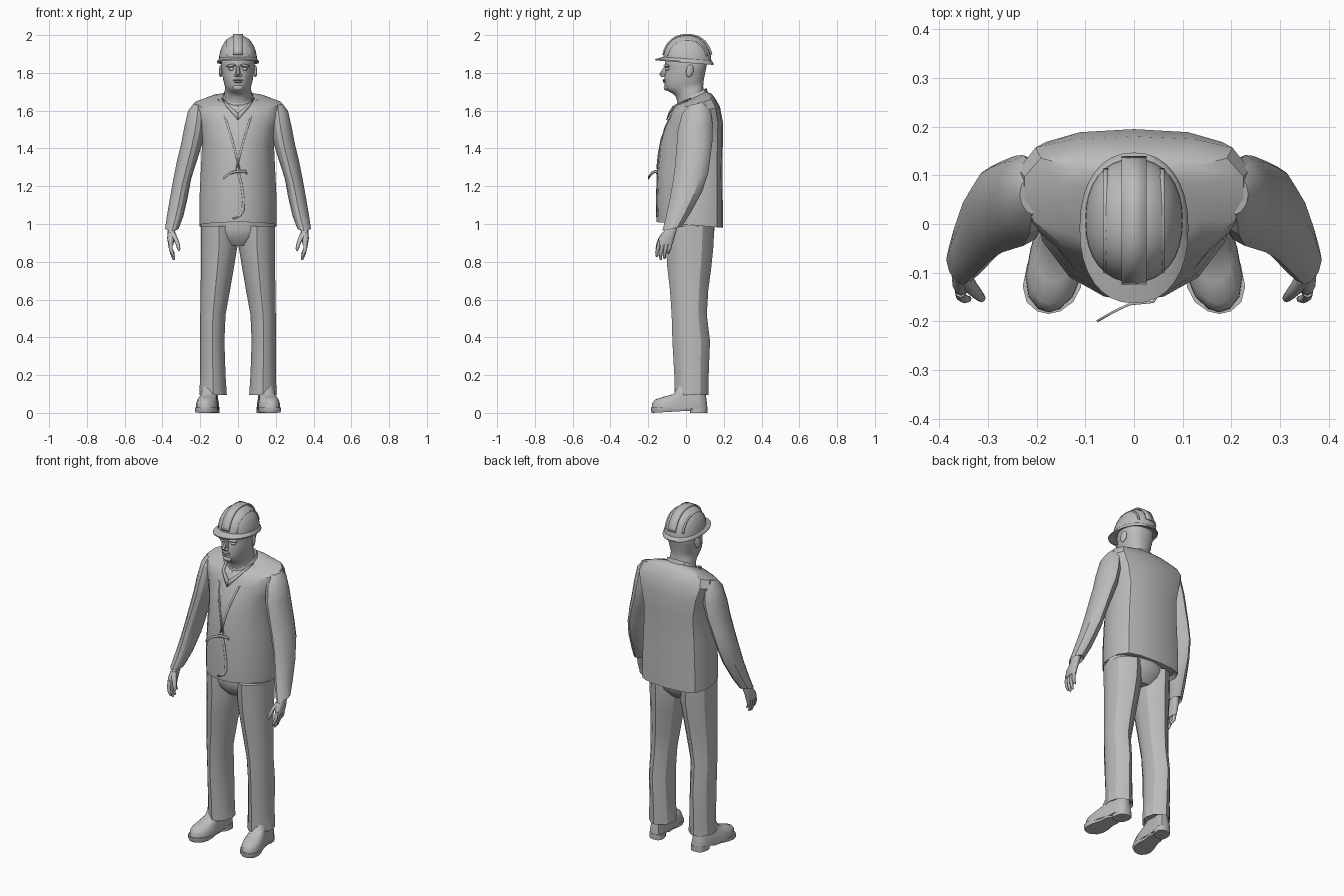
import bpy, bmesh, math
from mathutils import Vector
from mathutils.bvhtree import BVHTree

if "Cube" in bpy.data.objects:
    bpy.data.objects.remove(bpy.data.objects["Cube"], do_unlink=True)

grey = bpy.data.materials.new("plain grey")
grey.use_nodes = True
grey.diffuse_color = (0.5, 0.5, 0.5, 1)
grey.node_tree.nodes["Principled BSDF"].inputs["Base Color"].default_value = (0.5, 0.5, 0.5, 1)


def finish(name, verts, faces, angle=35, subdiv=0, thick=0):
    bm = bmesh.new()
    vs = [bm.verts.new(v) for v in verts]
    for f in faces:
        bm.faces.new([vs[i] for i in f])
    bmesh.ops.recalc_face_normals(bm, faces=bm.faces)
    me = bpy.data.meshes.new(name)
    bm.to_mesh(me)
    bm.free()
    me.materials.append(grey)
    ob = bpy.data.objects.new(name, me)
    bpy.context.collection.objects.link(ob)
    if thick:
        ob.modifiers.new("thickness", 'SOLIDIFY').thickness = thick
        ob.modifiers["thickness"].offset = 0
    if subdiv:
        ob.modifiers.new("smooth", 'SUBSURF').levels = subdiv
        ob.modifiers["smooth"].render_levels = subdiv
    bpy.ops.object.select_all(action='DESELECT')
    ob.select_set(True)
    bpy.context.view_layer.objects.active = ob
    bpy.ops.object.shade_smooth_by_angle(angle=math.radians(angle))
    return ob


def loft(name, shape, rings, s=1, splay=0, caps=True, **kw):
    """Rings are (centre x, half width, front y, back y, front z, back z)."""
    verts, faces, n = [], [], len(shape)
    for cx, w, yf, yb, zf, zb in rings:
        for px, py in shape:
            t = (py + 1) / 2
            y = yf + (yb - yf) * t
            verts.append((s * (cx + w * px - splay * y), y, zf + (zb - zf) * t))
    for r in range(len(rings) - 1):
        for i in range(n):
            j = (i + 1) % n
            faces.append((r * n + i, r * n + j, r * n + n + j, r * n + n + i))
    if caps:
        faces += [tuple(range(n)), tuple(range(len(verts) - n, len(verts)))]
    ob = finish(name, verts, faces, **kw)
    return ob, verts, faces


def strip(name, a, b, thick=0.008):
    n = len(a)
    return finish(name, a + b, [(i, i + 1, n + i + 1, n + i) for i in range(n - 1)], thick=thick)


def ellipsoid(name, loc, size, rot=(0, 0, 0)):
    bpy.ops.mesh.primitive_uv_sphere_add(segments=16, ring_count=10, location=loc, rotation=rot)
    ob = bpy.context.object
    ob.name, ob.scale = name, size
    ob.data.materials.append(grey)
    bpy.ops.object.shade_smooth()


def oval(n, p=1.0):
    f = lambda v: math.copysign(abs(v) ** p, v)
    return [(f(math.sin(2 * math.pi * i / n)), -f(math.cos(2 * math.pi * i / n))) for i in range(n)]


def mirrored(half):
    return half + [(-x, y) for x, y in half[-2:0:-1]]


# Cross-sections
BODY = mirrored([(0, -1), (.3, -.95), (.65, -.72), (.92, -.3), (1, .1), (1, .5), (.85, .83), (.52, .96), (0, 1)])
HEAD = mirrored([(0, -1), (.33, -.93), (.65, -.7), (.9, -.3), (1, .1), (.97, .5), (.7, .85), (.35, .97), (0, 1)])
LEG = mirrored([(0, -1), (.42, -.86), (.82, -.5), (1, 0), (.85, .52), (.42, .86), (0, 1)])
FOOT = mirrored([(0, -1), (.4, -.95), (.8, -.78), (1, -.5), (.95, -.1), (.76, .3), (.76, .7), (.5, .95), (0, 1)])

# Vest
vest, tv, tf = loft("vest", BODY, [
    (0, .19, -.14, .175, 1.03, 1.0), (0, .205, -.155, .195, 1.01, .98),
    (0, .205, -.158, .195, 1.13, 1.10), (0, .197, -.152, .192, 1.28, 1.28),
    (0, .19, -.14, .195, 1.42, 1.43), (0, .213, -.115, .195, 1.51, 1.54),
    (0, .238, -.09, .18, 1.56, 1.62), (0, .225, -.075, .155, 1.60, 1.665),
    (0, .15, -.06, .135, 1.625, 1.69), (0, .085, -.045, .11, 1.63, 1.70)])
tree = BVHTree.FromPolygons([Vector(v) for v in tv], tf)


def on_vest(x, z, lift=0.003):
    hit = tree.ray_cast(Vector((x, -1, z)), Vector((0, 1, 0)))[0]
    return (x, (hit.y if hit else 0.03) - lift, z)


# Shirt collar, lapels and front edge of the vest
loft("shirt_collar", HEAD, [(0, .088, -.055, .118, 1.60, 1.69), (0, .075, -.047, .108, 1.64, 1.72),
                            (0, .068, -.04, .1, 1.64, 1.715)], caps=False)
for side, s in (("left", 1), ("right", -1)):
    a = [(.088, 1.665), (.06, 1.62), (.03, 1.585), (0, 1.55)]
    b = [(.068, 1.655), (.045, 1.625), (.02, 1.605), (0, 1.585)]
    strip(side + "_collar_wing", [on_vest(s * x, z, .008) for x, z in a],
          [on_vest(s * x, z, .010) for x, z in b], .006)
    a = [(.105, 1.66), (.07, 1.56), (.04, 1.46), (.015, 1.37), (0, 1.30)]
    strip(side + "_vest_lapel", [on_vest(s * x, z) for x, z in a],
          [on_vest(s * (x - .012), z - .01) for x, z in a], .007)
edge = [(0, 1.30), (.022, 1.22), (.035, 1.13), (.033, 1.07), (.015, 1.04), (-.02, 1.025)]
strip("vest_front_edge", [on_vest(x, z, .001) for x, z in edge],
      [on_vest(x - .012, z + .004, .001) for x, z in edge], .006)

# Loose strap on the chest
path = [(.045, -.152, 1.275), (.04, -.16, 1.285), (-.01, -.165, 1.285), (-.045, -.182, 1.275), (-.076, -.2, 1.25)]
strip("chest_strap", path, [(x, y, z - .014) for x, y, z in path], .005)

# Trousers: hips, then the two legs
loft("trouser_hips", LEG, [(0, .1, -.06, .10, .885, .885), (0, .18, -.1, .14, .93, .93),
                           (0, .197, -.11, .152, .97, .97), (0, .195, -.11, .15, 1.05, 1.05)])
for side, s in (("left", 1), ("right", -1)):
    loft(side + "_trouser_leg", LEG, [(c, w, f, b, z, z) for c, w, f, b, z in [
        (.1, .097, -.11, .15, .99), (.1, .097, -.105, .145, .88), (.108, .088, -.1, .135, .78),
        (.12, .078, -.085, .118, .65), (.133, .067, -.076, .11, .52), (.136, .064, -.072, .127, .38),
        (.133, .067, -.062, .12, .2), (.132, .073, -.06, .118, .095), (.132, .06, -.05, .105, .11)]],
        s, angle=28)

    # Shoes: sole, heel and upper
    loft(side + "_shoe_sole", FOOT, [(.152, .056, -.18, .03, 0, .012), (.152, .06, -.185, .04, .008, .025),
                                     (.152, .06, -.185, .04, .028, .03)], s, .13)
    loft(side + "_shoe_heel", oval(14, .75), [(.15, .043, .02, .113, z, z) for z in (0, .032)], s, .13)
    loft(side + "_shoe_upper", FOOT, [
        (.152, .057, -.182, .113, .02, .02), (.152, .056, -.18, .112, .05, .05),
        (.152, .05, -.165, .108, .07, .075), (.15, .044, -.12, .104, .085, .1),
        (.148, .042, -.065, .1, .1, .12), (.146, .04, -.045, .098, .14, .14)], s, .13, angle=50)

    # Sleeves
    loft(side + "_sleeve", LEG, [
        (.21, .025, .02, .10, 1.63, 1.645), (.215, .05, -.02, .13, 1.585, 1.61),
        (.228, .058, -.045, .142, 1.49, 1.52), (.245, .056, -.05, .14, 1.41, 1.44),
        (.27, .053, -.058, .13, 1.31, 1.36), (.295, .047, -.072, .118, 1.21, 1.27),
        (.312, .047, -.088, .085, 1.12, 1.17), (.332, .044, -.108, .025, 1.03, 1.06),
        (.35, .036, -.125, -.022, .965, .985), (.35, .025, -.11, -.04, .985, .995)], s, angle=28)

    # Hands: palm, fingers and thumb
    loft(side + "_palm", oval(12, .8), [
        (.35, .02, -.105, -.045, 1.0, 1.0), (.352, .02, -.115, -.05, .965, .965),
        (.356, .019, -.145, -.062, .925, .925), (.356, .014, -.15, -.07, .885, .895)], s, angle=50)
    for i, (name, y, tip) in enumerate((("index", -.14, .825), ("middle", -.12, .81),
                                        ("ring", -.1, .815), ("little", -.08, .84))):
        loft(f"{side}_{name}_finger", oval(8), [
            (cx, r, y + d - r, y + d + r, z, z) for cx, r, d, z in (
                (.357, .011, 0, .91), (.356, .0105, -.008, .87), (.349, .009, -.014, (tip + .87) / 2),
                (.341, .007, -.014, tip + .005), (.339, .003, -.014, tip))], s, angle=50)
    loft(side + "_thumb", oval(8), [
        (cx, r, y - r, y + r, z, z) for cx, r, y, z in (
            (.348, .016, -.11, .955), (.333, .014, -.132, .925), (.32, .011, -.146, .895),
            (.314, .009, -.152, .87), (.313, .004, -.154, .858))], s, angle=50)

    # Ears, brows and eyes
    ellipsoid(side + "_ear", (s * .091, .02, 1.81), (.009, .02, .034), (math.radians(-12), 0, s * .3))
    ellipsoid(side + "_brow", (s * .036, -.103, 1.838), (.028, .014, .008), (0, s * .1, s * .35))
    ellipsoid(side + "_eye", (s * .036, -.099, 1.82), (.016, .009, .008), (0, 0, s * .35))
    ellipsoid(side + "_nostril", (s * .012, -.122, 1.787), (.009, .011, .008))

# Head and neck
loft("head", HEAD, [
    (0, .078, -.045, .10, 1.57, 1.64), (0, .074, -.045, .094, 1.655, 1.69),
    (0, .072, -.062, .092, 1.69, 1.72), (0, .068, -.106, .092, 1.703, 1.74),
    (0, .076, -.116, .095, 1.725, 1.76), (0, .083, -.118, .1, 1.765, 1.79),
    (0, .088, -.114, .106, 1.80, 1.815), (0, .09, -.108, .109, 1.825, 1.83),
    (0, .091, -.118, .109, 1.848, 1.848), (0, .088, -.11, .105, 1.9, 1.9)], subdiv=1, angle=60)

# Nose, lips and chin
finish("nose", [(-.009, -.1, 1.84), (.009, -.1, 1.84), (-.018, -.1, 1.783), (.018, -.1, 1.783),
                (-.004, -.118, 1.83), (.004, -.118, 1.83), (-.007, -.142, 1.793), (.007, -.142, 1.793),
                (0, -.13, 1.779)],
       [(0, 1, 5, 4), (4, 5, 7, 6), (0, 4, 6, 2), (1, 3, 7, 5), (6, 7, 8), (2, 6, 8), (7, 3, 8), (0, 2, 8, 3, 1)],
       angle=60)
ellipsoid("upper_lip", (0, -.114, 1.762), (.026, .010, .005))
ellipsoid("lower_lip", (0, -.113, 1.752), (.022, .010, .006))
ellipsoid("chin", (0, -.103, 1.722), (.028, .015, .016))

# Helmet: shell, brim and raised ridges
RIM = oval(32, .9)
steps = [math.radians(a) for a in (0, 12, 25, 38, 50, 62, 73, 82, 88)]
loft("helmet_shell", RIM, [
    (0, .101 * math.cos(a) ** .85, .007 - .128 * math.cos(a) ** .85, .007 + .128 * math.cos(a) ** .85,
     1.87 + .128 * math.sin(a), 1.855 + .143 * math.sin(a)) for a in steps], angle=60)
loft("helmet_brim", RIM, [
    (0, .098, -.118, .13, 1.885, 1.868), (0, .104, -.13, .138, 1.882, 1.862),
    (0, .112, -.163, .147, 1.873, 1.848), (0, .111, -.162, .146, 1.866, 1.842),
    (0, .098, -.118, .13, 1.872, 1.848)], caps=False, angle=40)
for name, x, half, lift in (("centre", 0, .026, .004), ("left", .058, .005, .002), ("right", -.058, .005, .002)):
    line = []
    for i in range(19):
        a = math.radians(14 + 152 * i / 18)
        r = math.sqrt(1 - (x / .101) ** 2)
        c = math.copysign(abs(math.cos(a)) ** .85, math.cos(a))
        line.append((.007 - (.128 * r + lift) * c, 1.862 + (.136 * r ** 1.1 + lift) * math.sin(a)))
    strip(name + "_helmet_ridge", [(x - half, y, z) for y, z in line],
          [(x + half, y, z) for y, z in line], .008)
